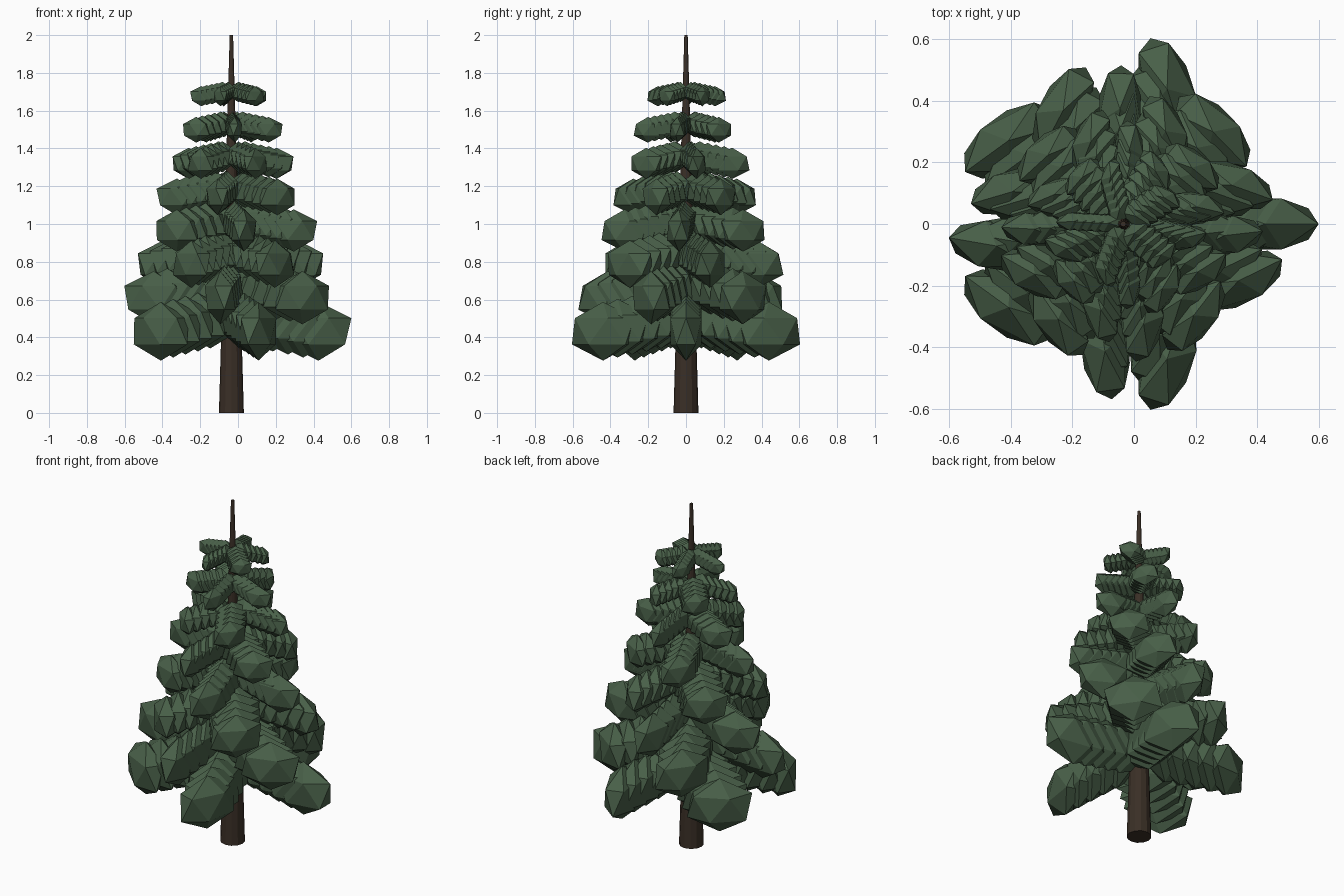
import bpy, bmesh, math
from mathutils import Matrix, Vector

if "Cube" in bpy.data.objects:
    bpy.data.objects.remove(bpy.data.objects["Cube"])

CX = -0.035          # trunk axis
TIERS, BRANCHES, CLUMPS = 8, 5, 5


def material(name, rgb):
    m = bpy.data.materials.new(name)
    m.diffuse_color = (*rgb, 1)
    m.use_nodes = True
    m.node_tree.nodes["Principled BSDF"].inputs["Base Color"].default_value = m.diffuse_color
    return m


needle_green = material("needle green", (0.065, 0.115, 0.065))
bark_brown = material("bark brown", (0.042, 0.028, 0.019))


def finish(bm, name, mat):
    mesh = bpy.data.meshes.new(name)
    bm.to_mesh(mesh)
    bm.free()
    mesh.materials.append(mat)
    obj = bpy.data.objects.new(name, mesh)
    bpy.context.collection.objects.link(obj)
    return obj


# Tapered trunk rising to a bare spike
bm = bmesh.new()
bmesh.ops.create_cone(bm, cap_ends=True, segments=12, radius1=0.066, radius2=0.009,
                      depth=2.0, matrix=Matrix.Translation((CX, 0, 1.0)))
finish(bm, "trunk", bark_brown)

# Foliage tiers: five drooping branches of stretched low-poly clumps
for i in range(TIERS):
    bm = bmesh.new()
    tip = 0.635 - 0.0595 * i                 # reach of the tier
    size = 0.306 * tip                       # half length of a clump
    reach = tip - 0.894 * size               # centre of the outermost clump
    z_tip = 0.432 + 0.1778 * i
    for k in range(BRANCHES):
        ang = 0.8 * i + k * math.tau / BRANCHES
        for j in range(CLUMPS):
            t = 0.3 + 0.7 * j / (CLUMPS - 1)
            pos = Vector((CX + reach * t * math.cos(ang), reach * t * math.sin(ang),
                          z_tip + 0.2 * reach * (1 - t)))
            mat = (Matrix.Translation(pos) @ Matrix.Rotation(-ang, 4, 'Z')
                   @ Matrix.Diagonal((size, size * 0.5, size * 0.8, 1)))
            bmesh.ops.create_icosphere(bm, subdivisions=1, radius=1.0, matrix=mat)
    finish(bm, f"foliage_tier_{i + 1}", needle_green)
